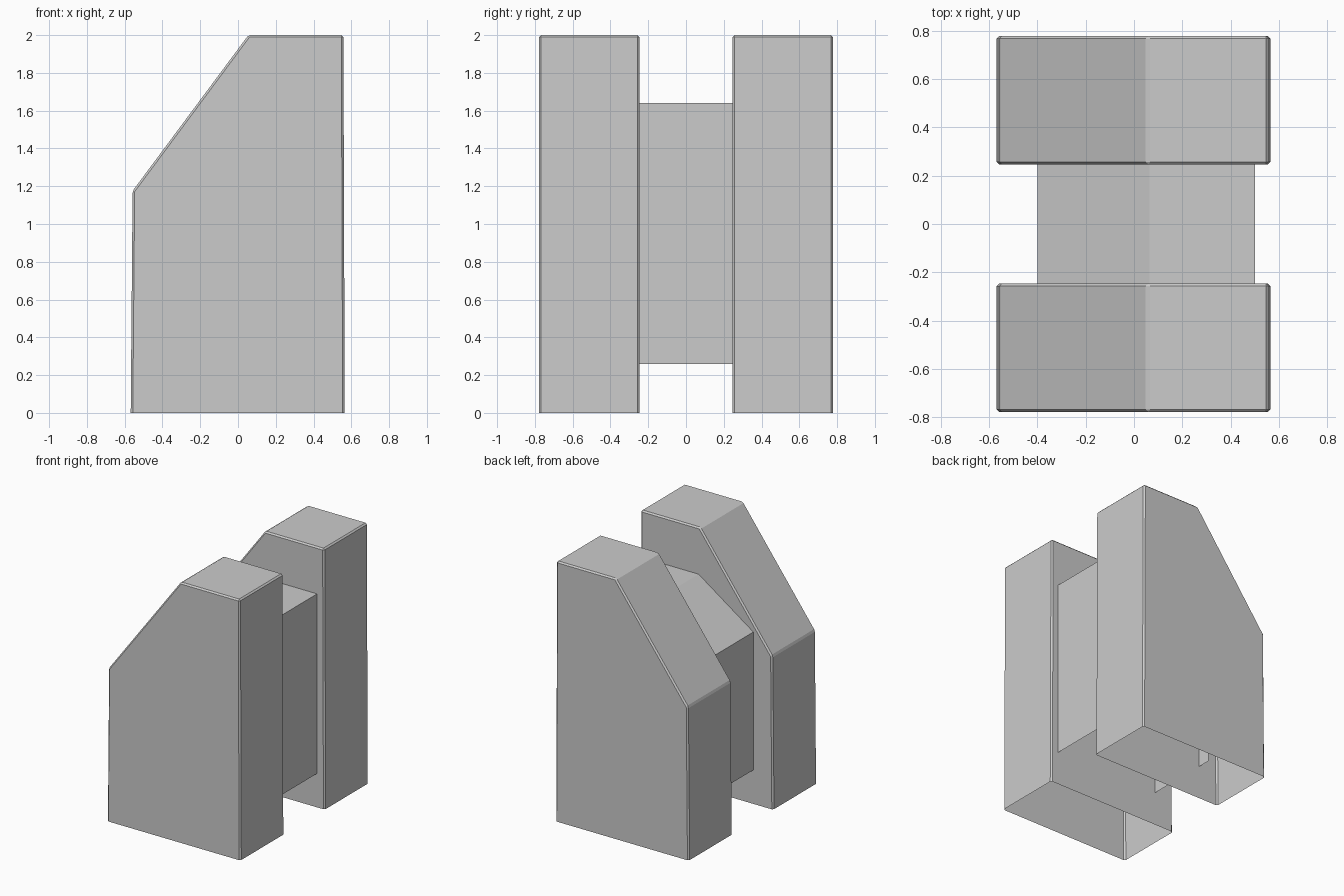
import bpy, bmesh

if "Cube" in bpy.data.objects:
    bpy.data.objects.remove(bpy.data.objects["Cube"])


def make_object(name, bm):
    mesh = bpy.data.meshes.new(name)
    bm.to_mesh(mesh)
    bm.free()
    obj = bpy.data.objects.new(name, mesh)
    bpy.context.collection.objects.link(obj)
    return obj


def shell(profile, y0, y1, caps):
    """Extrude an open-bottomed x/z profile along y, optionally capping the ends."""
    bm = bmesh.new()
    a = [bm.verts.new((x, y0, z)) for x, z in profile]
    b = [bm.verts.new((x, y1, z)) for x, z in profile]
    for i in range(len(profile) - 1):
        bm.faces.new((a[i], b[i], b[i + 1], a[i + 1]))
    if caps:
        bm.faces.new(a)
        bm.faces.new(b[::-1])
    bmesh.ops.recalc_face_normals(bm, faces=bm.faces)
    return bm


# Side blocks: sloped-top housings, open underneath, with chamfered edges
block_profile = [(-0.568, 0), (-0.558, 1.175), (0.055, 2), (0.558, 2), (0.565, 0)]
for name, y0, y1 in (("front_block", -0.778, -0.246), ("back_block", 0.246, 0.778)):
    bm = shell(block_profile, y0, y1, True)
    edges = [e for e in bm.edges if not e.is_boundary]
    bmesh.ops.bevel(bm, geom=edges, offset=0.011, segments=1,
                    affect='EDGES', profile=0.5, clamp_overlap=True)
    make_object(name, bm)

# Connecting cover: open shell whose ends reach inside both blocks
cover_profile = [(-0.4, 0.26), (-0.4, 1.32), (0.065, 1.64), (0.5, 1.64), (0.5, 0.26)]
bm = shell(cover_profile, -0.35, 0.35, False)
# make the outside of the cover face outward
if sum(f.normal.dot(f.calc_center_median()) for f in bm.faces) < 0:
    bmesh.ops.reverse_faces(bm, faces=bm.faces)
make_object("connecting_cover", bm)
